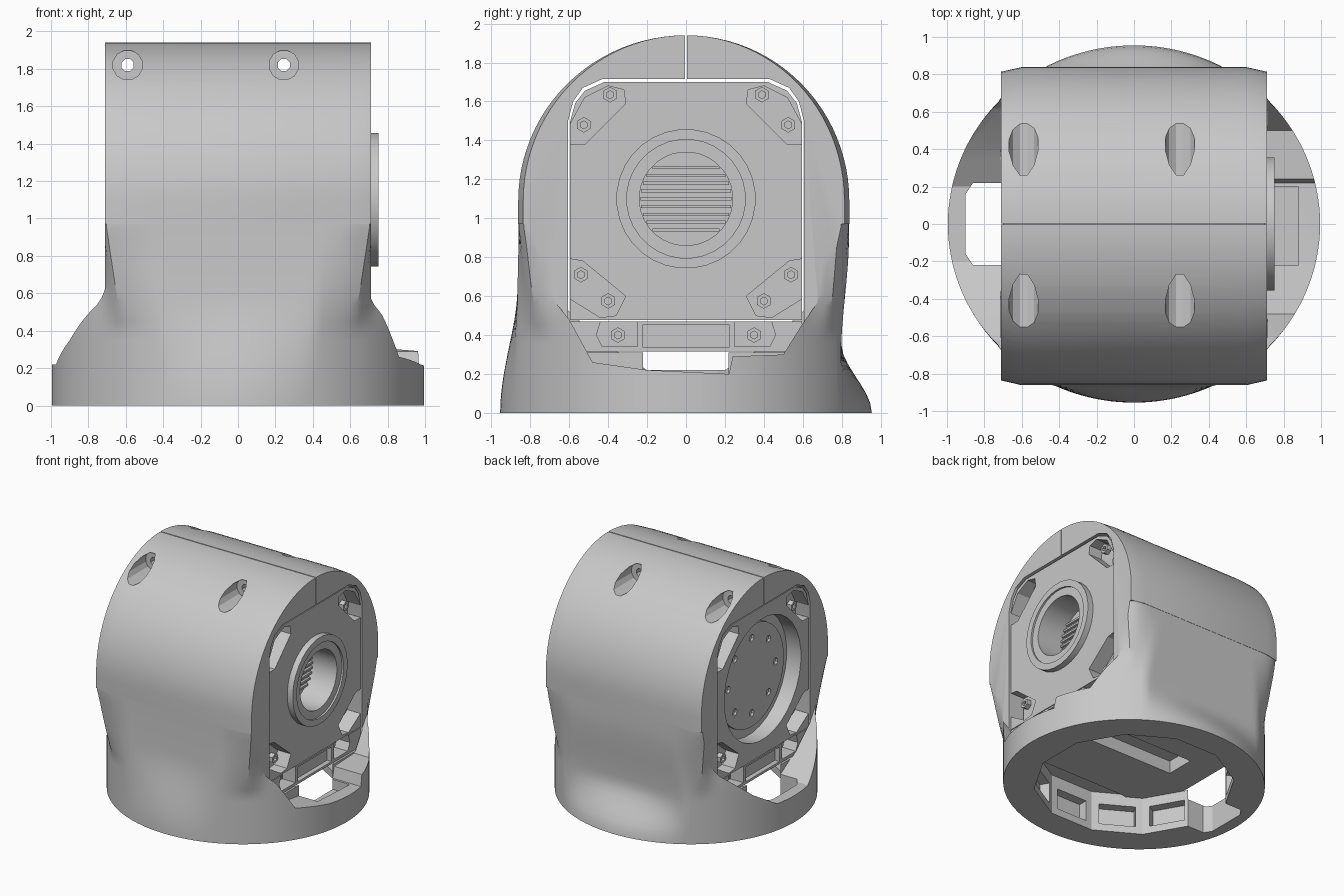
import bpy, bmesh, math

if "Cube" in bpy.data.objects:
    bpy.data.objects.remove(bpy.data.objects["Cube"])

grey = bpy.data.materials.new("light grey plastic")
grey.use_nodes = True
COLOUR = (0.58, 0.58, 0.58, 1)
grey.diffuse_color = COLOUR
grey.node_tree.nodes["Principled BSDF"].inputs["Base Color"].default_value = COLOUR

PLACE = {"x": lambda a, b, h: (h, a, b),
         "y": lambda a, b, h: (a, h, b),
         "z": lambda a, b, h: (a, b, h)}


def loft(name, rings):
    """Skin a stack of equal rings and cap both ends."""
    bm = bmesh.new()
    rows = [[bm.verts.new(p) for p in ring] for ring in rings]
    n = len(rows[0])
    for lower, upper in zip(rows, rows[1:]):
        for i in range(n):
            j = (i + 1) % n
            bm.faces.new((lower[i], lower[j], upper[j], upper[i]))
    bm.faces.new(rows[0])
    bm.faces.new(rows[-1])
    bmesh.ops.recalc_face_normals(bm, faces=bm.faces)
    mesh = bpy.data.meshes.new(name)
    bm.to_mesh(mesh)
    bm.free()
    ob = bpy.data.objects.new(name, mesh)
    bpy.context.scene.collection.objects.link(ob)
    return ob


def prism(name, pts, axis, lo, hi):
    return loft(name, [[PLACE[axis](a, b, h) for a, b in pts] for h in (lo, hi)])


def box(name, x, y, z):
    return prism(name, [(x[0], y[0]), (x[1], y[0]), (x[1], y[1]), (x[0], y[1])], "z", *z)


def circle(a, b, r, n=32):
    return [(a + r * math.cos(math.tau * (i + .5) / n),
             b + r * math.sin(math.tau * (i + .5) / n)) for i in range(n)]


def combine(target, tool, op="DIFFERENCE"):
    """Apply a boolean and discard the tool."""
    tool.hide_render = True
    mod = target.modifiers.new("cut", "BOOLEAN")
    mod.operation, mod.object, mod.solver = op, tool, "EXACT"
    bpy.context.view_layer.update()
    dg = bpy.context.evaluated_depsgraph_get()
    mesh = bpy.data.meshes.new_from_object(target.evaluated_get(dg))
    target.modifiers.clear()
    target.data = mesh
    bpy.data.objects.remove(tool)


def mirror_outline(half):
    return half + [(-a, b) for a, b in reversed(half)]


def smooth(t):
    t = max(0, min(1, t))
    return t * t * (3 - 2 * t)


def pinch(x):
    """Slight draw-in of the barrel towards its ends."""
    return 1 - .27 * max(0, abs(x) - .6)


# Flared foot: round at the floor, its corners swelling out to meet the barrel
def foot_ring(z, n=160):
    ring = []
    for i in range(n):
        a = math.tau * (i + .5) / n
        c, s = math.cos(a), math.sin(a)
        round_r = 1 / math.hypot(c / .995, s / .955)
        half = .797 + .04 * smooth((z - .3) / .6) if s > 0 else .88 - .02 * smooth(z)
        wide = half / abs(s)
        body_r = max(min(.725 / abs(c), wide), min(round_r, wide))
        if body_r > round_r:
            t = max(0, min(1, (z - .4) / .57))
        else:
            t = smooth(z / (.36 if s > 0 else .62))
        r = round_r + (body_r - round_r) * t
        x, y = r * c, r * s
        ring.append((x, y * (1 + (pinch(min(abs(x), .73)) - 1) * smooth((z - .4) / .5)), z))
    return ring


housing = loft("housing", [foot_ring(z / 20) for z in range(0, 21)])


# Barrel arch
def arch_ring(x):
    k = pinch(x)
    pts = [(x, .839 * k, .97)]
    for i in range(49):
        a = math.pi * i / 48
        w = .839 if a < math.pi / 2 else .862
        pts.append((x, w * k * math.cos(a), 1.09 + .85 * math.sin(a)))
    return pts + [(x, -.862 * k, .97)]


combine(housing, loft("arch", [arch_ring(x) for x in (-.73, -.6, .6, .73)]), "UNION")

# End faces: scoop the foot away in a U on each side
left_scoop = [(-1.2, 2.2), (-1.2, .64), (-.72, .63), (-.6, .48), (-.48, .26), (-.2, .22),
              (.22, .2), (.24, .29), (.5, .3), (.6, .46), (.72, .63), (1.2, .64), (1.2, 2.2)]
combine(housing, prism("scoop", left_scoop, "x", .71, 1.3))
right_scoop = mirror_outline([(1.2, 2.2), (1.2, .67), (.7, .66), (.62, .54), (.41, .35),
                              (.2, .22)])
combine(housing, prism("scoop", right_scoop, "x", -1.3, -.71))

# Motor bay, underside opening, cable notches
bay = mirror_outline([(.606, .31), (.606, 1.5), (.58, 1.6), (.53, 1.67), (.43, 1.715)])
combine(housing, prism("bay", bay, "x", -.715, .715))
combine(housing, prism("opening", circle(0, 0, .75, 12), "z", -.1, .33))
notch = [(-.6, -.22), (-.86, -.22), (-.9, -.16), (-.9, .16), (-.86, .22), (-.6, .22)]
combine(housing, prism("notch", notch, "z", -.1, .5))
combine(housing, box("ledge", (.6, .88), (-.22, .2), (.12, .5)))

# Pockets around the wall of the opening
for angle in (60, 90, 120, 150):
    for side in (-1, 1):
        a = math.radians(angle * side)
        c, s = math.cos(a), math.sin(a)
        corners = [(.65, -.14), (.8, -.14), (.8, .14), (.65, .14)]
        pts = [(r * c - w * s, r * s + w * c) for r, w in corners]
        combine(housing, prism("pocket", pts, "z", .06, .23))

# Clamp slit and counterbored screw holes
combine(housing, box("slit", (-1, 1), (-.004, .004), (1.6, 2.1)))
for x in (-.59, .245):
    combine(housing, prism("screw_hole", circle(x, 1.82, .035, 8), "y", -1, 1))
    for side in (-1, 1):
        lo, hi = sorted((side * .25, side * 1.1))
        combine(housing, prism("counterbore", circle(x, 1.82, .08, 12), "y", lo, hi))

# Motor block with corner pockets
motor_outline = mirror_outline([(.597, .476), (.597, 1.49), (.57, 1.59), (.52, 1.655),
                                (.42, 1.7)])
motor = prism("motor_block", motor_outline, "x", -.7, .7)
UPPER = [(.65, 1.38), (.52, 1.38), (.31, 1.59), (.32, 1.66), (.4, 1.68), (.52, 1.62),
         (.575, 1.52)]
LOWER = [(.65, .8), (.53, .78), (.31, .6), (.36, .5), (.44, .49), (.65, .62)]
BOLTS = [(.525, 1.48), (.39, 1.635), (.54, .71), (.4, .575)]
for end in (-1, 1):
    lo, hi = sorted((end * .58, end * .9))
    for side in (-1, 1):
        for shape in (UPPER, LOWER):
            combine(motor, prism("pocket", [(side * a, b) for a, b in shape], "x", lo, hi))

# Output hub on the left, wide flange bore on the right
combine(motor, prism("hub", circle(0, 1.1, .358), "x", .65, .75), "UNION")
combine(motor, prism("hub_step", circle(0, 1.1, .305), "x", .735, .9))
combine(motor, prism("hub_bore", circle(0, 1.1, .24), "x", .5, .9))
combine(motor, prism("flange_bore", circle(0, 1.1, .5), "x", -.9, -.57))
flange = prism("output_flange", circle(0, 1.1, .42), "x", -.6, -.56)
for i in range(8):
    a = math.tau * i / 8
    y, z = .31 * math.cos(a), 1.1 + .31 * math.sin(a)
    combine(flange, prism("flange_hole", circle(y, z, .03, 8), "x", -.7, -.58))
for i in range(9):
    z = .94 + i * .04
    half = math.sqrt(.235 ** 2 - (z - 1.1) ** 2)
    box("bore_slat", (.49, .52), (-half, half), (z - .008, z + .008))

# Mounting bracket under the motor
bracket = box("motor_bracket", (-.7, .7), (-.597, .597), (.316, .47))
for end in (-1, 1):
    lo, hi = sorted((end * .58, end * .9))
    for side in (-1, 1):
        shape = [(side * a, b) for a, b in
                 [(.25, .34), (.43, .34), (.46, .4), (.43, .5), (.25, .5)]]
        combine(bracket, prism("pocket", shape, "x", lo, hi))
    combine(bracket, box("recess", sorted((end * .66, end * .9)), (-.22, .22), (.335, .455)))
combine(bracket, box("cable_channel", (-.45, .45), (-.12, .12), (.2, .42)))

# Bolts seated in the pockets
for end in (-1, 1):
    lo, hi = sorted((end * .56, end * .62))
    for side in (-1, 1):
        for y, z in BOLTS + [(.35, .4)]:
            bolt = prism("bolt", circle(side * y, z, .04, 6), "x", lo, hi)
            socket = prism("socket", circle(side * y, z, .02, 6), "x",
                           *sorted((end * .59, end * .7)))
            combine(bolt, socket)

# One colour, smooth curves with crisp edges
bpy.ops.object.select_all(action="DESELECT")
for ob in bpy.context.scene.objects:
    if ob.type == "MESH":
        ob.data.materials.clear()
        ob.data.materials.append(grey)
        ob.select_set(True)
bpy.context.view_layer.objects.active = housing
bpy.ops.object.shade_smooth_by_angle(angle=math.radians(28))
